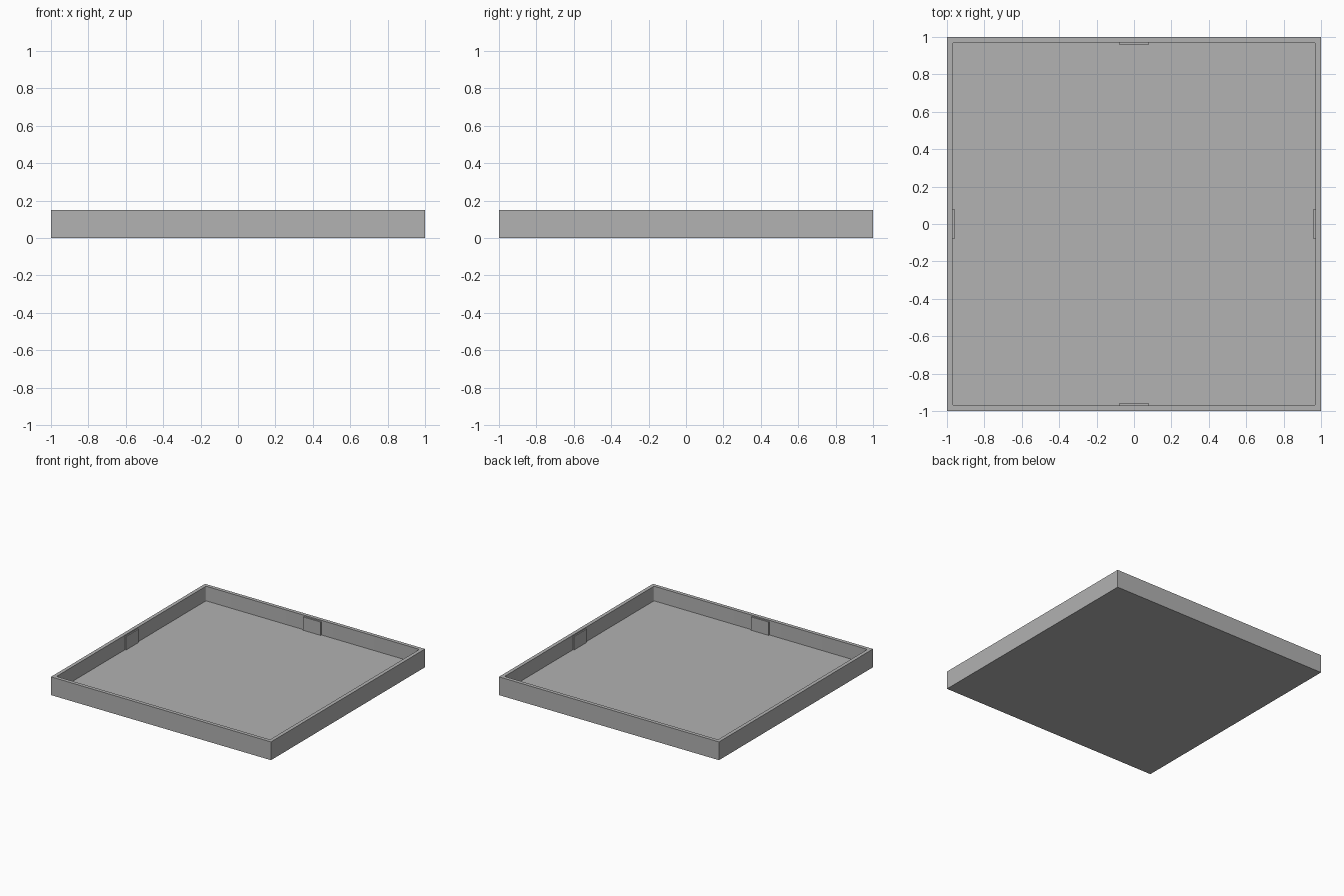
import bpy
import bmesh
from math import pi
from mathutils import Matrix, Vector

default_cube = bpy.data.objects.get("Cube")
if default_cube:
    bpy.data.objects.remove(default_cube, do_unlink=True)

SIZE, HEIGHT = 2.0, 0.15
WALL, FLOOR, CORNER = 0.03, 0.03, 0.012
TAB_WIDTH, TAB_DEPTH, TAB_TOP = 0.16, 0.01, 0.14

grey = bpy.data.materials.new("plain_grey")
grey.use_nodes = True
grey.diffuse_color = (0.445, 0.445, 0.445, 1)
grey.node_tree.nodes["Principled BSDF"].inputs["Base Color"].default_value = grey.diffuse_color


def box(name, size, centre, angle=0.0, corner=0.0):
    """Box turned about the z axis, with optional rounded upright edges."""
    bm = bmesh.new()
    bmesh.ops.create_cube(bm, size=1)
    bmesh.ops.scale(bm, vec=size, verts=bm.verts)
    if corner:
        upright = [e for e in bm.edges
                   if abs(e.verts[0].co.z - e.verts[1].co.z) > size[2] / 2]
        bmesh.ops.bevel(bm, geom=upright, offset=corner, segments=4,
                        profile=0.5, affect='EDGES')
    bmesh.ops.translate(bm, vec=Vector(centre), verts=bm.verts)
    bmesh.ops.rotate(bm, cent=(0, 0, 0), matrix=Matrix.Rotation(angle, 3, 'Z'),
                     verts=bm.verts)
    mesh = bpy.data.meshes.new(name)
    bm.to_mesh(mesh)
    bm.free()
    mesh.materials.append(grey)
    obj = bpy.data.objects.new(name, mesh)
    bpy.context.collection.objects.link(obj)
    return obj


# Tray shell, hollowed out from above
tray = box("tray", (SIZE, SIZE, HEIGHT), (0, 0, HEIGHT / 2))
inner = SIZE - 2 * WALL
hollow = box("hollow_cutter", (inner, inner, HEIGHT),
             (0, 0, FLOOR + HEIGHT / 2), corner=CORNER)
hollow.hide_render = True
cut = tray.modifiers.new("hollow", 'BOOLEAN')
cut.operation, cut.solver, cut.object = 'DIFFERENCE', 'EXACT', hollow

bpy.ops.object.select_all(action='DESELECT')
tray.select_set(True)
bpy.context.view_layer.objects.active = tray
bpy.ops.object.modifier_apply(modifier=cut.name)
bpy.data.objects.remove(hollow, do_unlink=True)
bpy.ops.object.shade_smooth_by_angle(angle=pi / 6)

# One shallow tab in the middle of each inner wall, sunk slightly into it
SINK = 0.005
for i, side in enumerate(("back", "right", "front", "left")):
    box(side + "_tab",
        (TAB_WIDTH, TAB_DEPTH + SINK, TAB_TOP - FLOOR + SINK),
        (0, inner / 2 + (SINK - TAB_DEPTH) / 2, (TAB_TOP + FLOOR - SINK) / 2),
        angle=-i * pi / 2)
